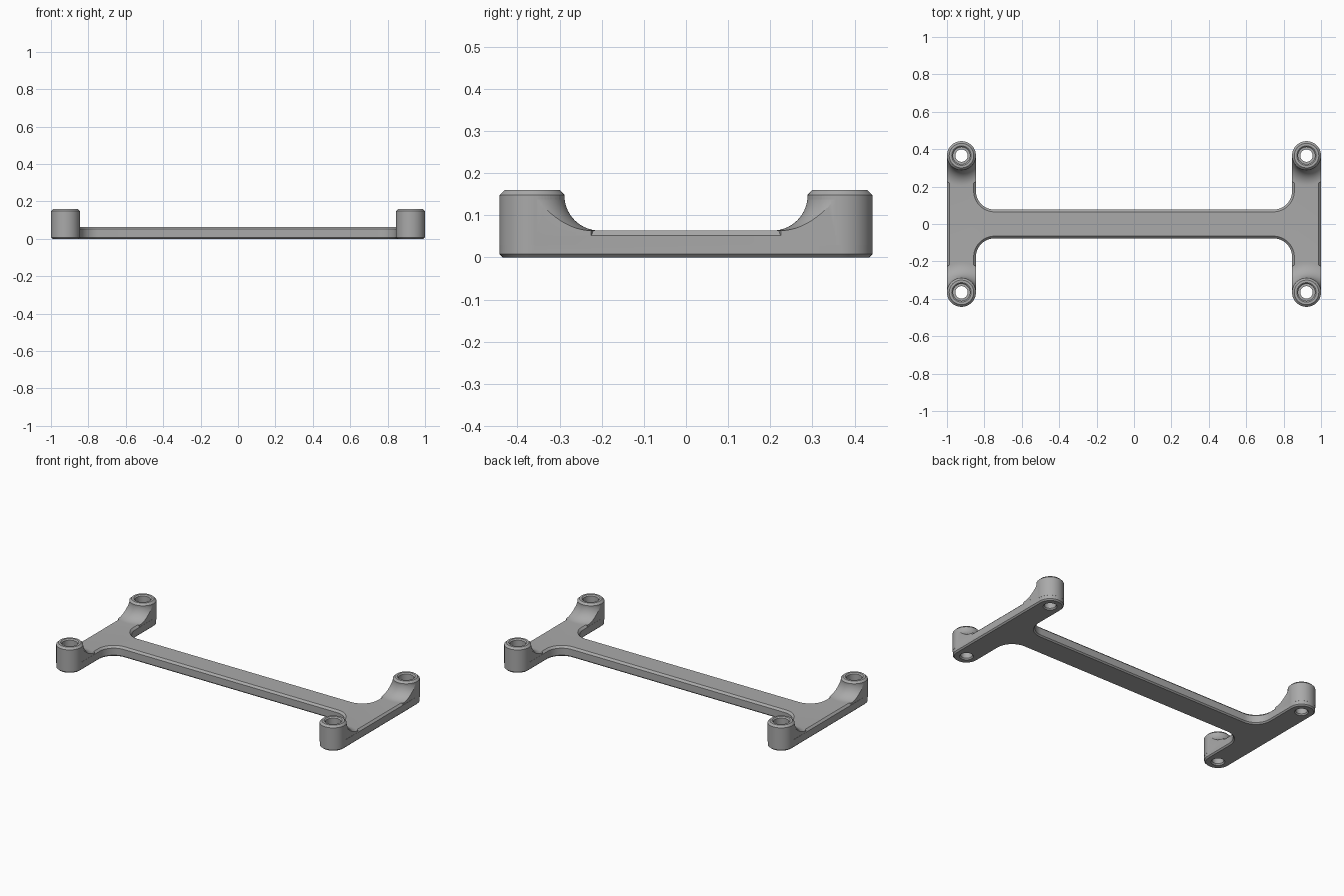
import bpy, bmesh, math
from mathutils import Vector

cube = bpy.data.objects.get("Cube")
if cube:
    bpy.data.objects.remove(cube)

POST_X, POST_Y, R = 0.9225, 0.3655, 0.077
PLATE_Z, TOP_Z = 0.064, 0.16
BAR, FILLET = 0.077, 0.1

grey = bpy.data.materials.new("satin grey")
grey.use_nodes = True
grey.diffuse_color = (0.4, 0.4, 0.4, 1)
grey.node_tree.nodes["Principled BSDF"].inputs["Base Color"].default_value = (0.4, 0.4, 0.4, 1)


def arc(cx, cy, r, a0, a1, n):
    angles = [math.radians(a0 + (a1 - a0) * i / n) for i in range(n + 1)]
    return [(cx + r * math.cos(a), cy + r * math.sin(a)) for a in angles]


def skin(name, rings):
    """Closed solid through rings of equal point count, capped at both ends."""
    bm = bmesh.new()
    loops = [[bm.verts.new(p) for p in ring] for ring in rings]
    n = len(loops[0])
    for a, b in zip(loops, loops[1:]):
        for i in range(n):
            j = (i + 1) % n
            bm.faces.new((a[i], a[j], b[j], b[i]))
    bm.faces.new(loops[0][::-1])
    bm.faces.new(loops[-1])
    bmesh.ops.recalc_face_normals(bm, faces=bm.faces)
    mesh = bpy.data.meshes.new(name)
    bm.to_mesh(mesh)
    bm.free()
    mesh.materials.append(grey)
    obj = bpy.data.objects.new(name, mesh)
    bpy.context.collection.objects.link(obj)
    return obj


def lathe(name, profile, x, y, n=64):
    return skin(name, [[Vector((x + px, y + py, z)) for px, py in arc(0, 0, r, 0, 360 - 360 / n, n - 1)]
                       for r, z in profile])


def combine(target, tool, operation):
    """Apply a boolean and discard the tool."""
    mod = target.modifiers.new(operation, 'BOOLEAN')
    mod.operation, mod.object, mod.solver = operation, tool, 'EXACT'
    bpy.context.view_layer.objects.active = target
    bpy.ops.object.modifier_apply(modifier=mod.name)
    bpy.data.objects.remove(tool)


def outline(inset, z):
    """H-shaped outline with round leg ends and filleted inner corners."""
    quarter = arc(POST_X, POST_Y, R - inset, 0, 180, 32)
    quarter += arc(POST_X - R - FILLET, BAR + FILLET, FILLET + inset, 0, -90, 16)
    half = quarter + [(-x, y) for x, y in reversed(quarter)]
    return [Vector((x, y, z)) for x, y in half + [(-x, -y) for x, y in half]]


# H-shaped plate with chamfered rims
bracket = skin("mounting_bracket", [outline(0.008, 0), outline(0, 0.008),
                                    outline(0, PLATE_Z - 0.012), outline(0.012, PLATE_Z)])

# Concave sweep from post wall to plate
SWEEP = 0.083
sweep_profile = [(R + SWEEP, 0.05)] + arc(R + SWEEP, PLATE_Z + SWEEP, SWEEP, -90, -180, 14)

for sx in (-1, 1):
    for sy in (-1, 1):
        x, y = sx * POST_X, sy * POST_Y
        # Post blend, trimmed to the leg width on the inward side
        blend = lathe("post_blend", sweep_profile, x, y)
        w, inner = R - 0.0005, y - sy * 0.2
        corners = [(x - w, y), (x + w, y), (x + w, inner), (x - w, inner)]
        trim = skin("blend_trim", [[Vector((a, b, z)) for a, b in corners] for z in (0.02, 0.2)])
        combine(blend, trim, 'INTERSECT')
        combine(bracket, blend, 'UNION')
        # Round post with chamfered rim
        post = lathe("post", [(R + 0.0005, 0.03), (R + 0.0005, TOP_Z - 0.012),
                              (R - 0.0115, TOP_Z)], x, y)
        combine(bracket, post, 'UNION')
        # Stepped screw hole
        hole = lathe("screw_hole", [(0.041, -0.002), (0.033, 0.008), (0.033, 0.05), (0.045, 0.05),
                                    (0.045, TOP_Z - 0.007), (0.054, TOP_Z + 0.002)], x, y)
        combine(bracket, hole, 'DIFFERENCE')

bpy.ops.object.select_all(action='DESELECT')
bracket.select_set(True)
bpy.context.view_layer.objects.active = bracket
bpy.ops.object.shade_smooth_by_angle(angle=math.radians(25))
